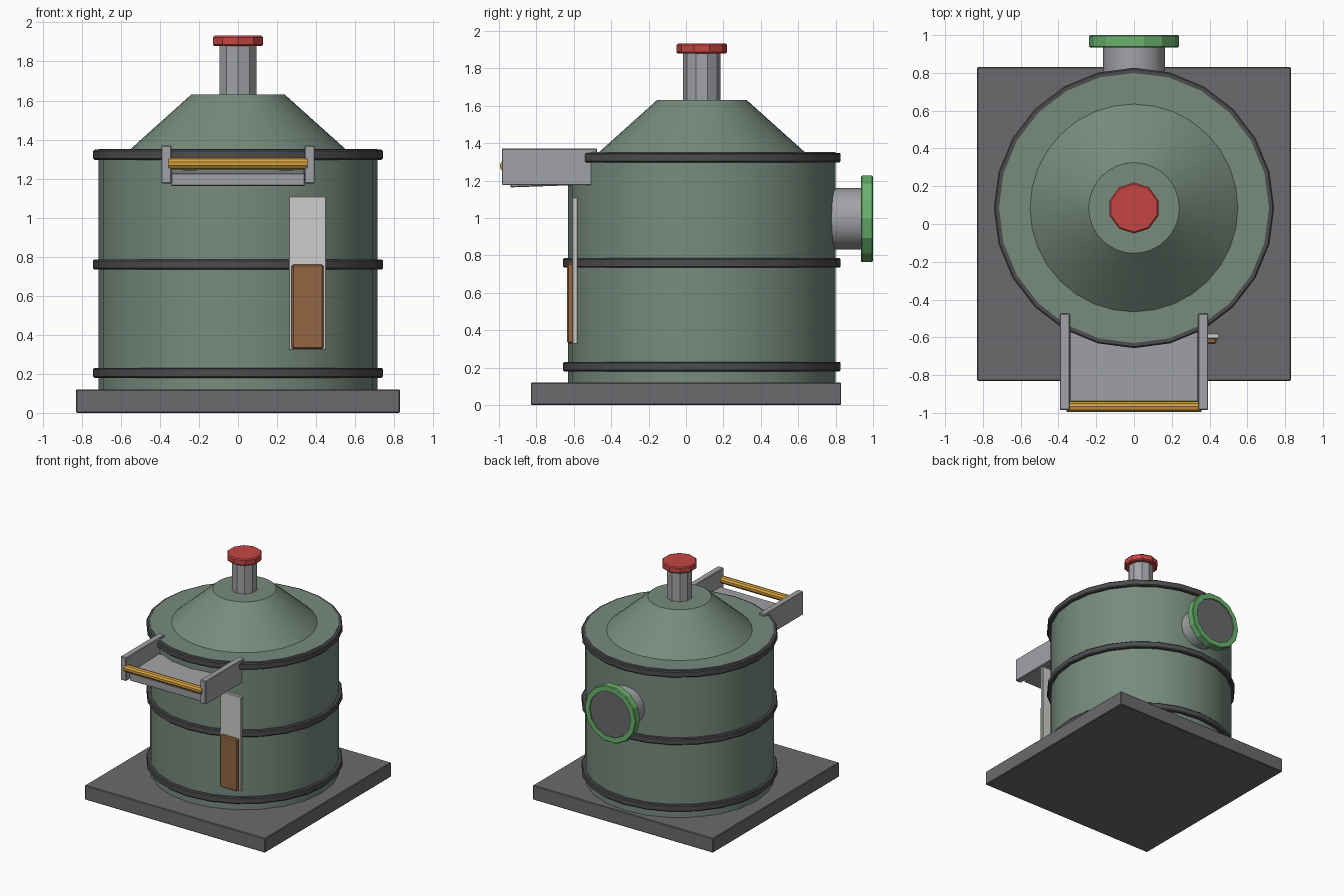
import bpy, math
from mathutils import Matrix, Vector

cube = bpy.data.objects.get("Cube")
if cube:
    bpy.data.objects.remove(cube, do_unlink=True)


def material(name, srgb):
    color = [pow(c / 255, 2.2) for c in srgb] + [1]
    m = bpy.data.materials.new(name)
    m.use_nodes = True
    m.diffuse_color = color
    m.node_tree.nodes["Principled BSDF"].inputs["Base Color"].default_value = color
    return m


tank_green = material("tank green", (118, 138, 125))
base_grey = material("base grey", (106, 105, 108))
band_grey = material("band dark grey", (78, 77, 80))
steel = material("steel grey", (160, 161, 165))
red = material("cap red", (196, 72, 68))
amber = material("amber", (212, 160, 64))
pale = material("pale panel", (204, 206, 202))
brown = material("brown", (146, 102, 70))
flange_green = material("flange green", (106, 176, 108))

TANK_Y = 0.085


def finish(name, mat, bevel):
    ob = bpy.context.object
    ob.name = name
    ob.data.materials.append(mat)
    if bevel:
        mod = ob.modifiers.new("soft edges", 'BEVEL')
        mod.width = bevel
        mod.segments = 1
        mod.limit_method = 'ANGLE'
        mod.angle_limit = math.radians(50)
    return ob


def box(name, low, high, mat, bevel=0.005):
    low, high = Vector(low), Vector(high)
    bpy.ops.mesh.primitive_cube_add(size=1, location=(low + high) / 2)
    bpy.context.object.data.transform(Matrix.Diagonal((high - low).to_4d()))
    return finish(name, mat, bevel)


def lathe(name, profile, sides, mat, axis='Z', center=(0, TANK_Y, 0), turn=0.0, closed=False, smooth=True):
    """Revolve (radius, height) points into a solid of the given side count."""
    verts, faces, n = [], [], len(profile)
    for i in range(sides):
        a = turn + math.tau * i / sides
        verts += [(r * math.cos(a), r * math.sin(a), h) for r, h in profile]
    for i in range(sides):
        j = (i + 1) % sides
        for k in range(n if closed else n - 1):
            l = (k + 1) % n
            faces.append((i * n + k, j * n + k, j * n + l, i * n + l))
    if not closed:
        faces.append([i * n for i in reversed(range(sides))])
        faces.append([i * n + n - 1 for i in range(sides)])
    mesh = bpy.data.meshes.new(name)
    mesh.from_pydata(verts, [], faces)
    if axis == 'Y':
        mesh.transform(Matrix.Rotation(-math.pi / 2, 4, 'X'))
    elif axis == 'X':
        mesh.transform(Matrix.Rotation(math.pi / 2, 4, 'Y'))
    ob = bpy.data.objects.new(name, mesh)
    ob.location = center
    mesh.materials.append(mat)
    bpy.context.collection.objects.link(ob)
    if smooth:
        bpy.ops.object.select_all(action='DESELECT')
        ob.select_set(True)
        bpy.context.view_layer.objects.active = ob
        bpy.ops.object.shade_smooth_by_angle(angle=math.radians(30))
    return ob


# Base slab and tank
box("base_slab", (-0.83, -0.83, 0), (0.83, 0.83, 0.12), base_grey)
lathe("tank_body", [(0.715, 0.11), (0.715, 1.352)], 24, tank_green)
lathe("tank_cone", [(0.55, 1.34), (0.55, 1.352), (0.24, 1.63)], 32, tank_green)

# Reinforcing bands
for name, z in (("lower", 0.205), ("middle", 0.76), ("upper", 1.322)):
    lathe(name + "_band",
          [(0.7, z - 0.026), (0.735, z - 0.026), (0.742, z - 0.019),
           (0.742, z + 0.019), (0.735, z + 0.026), (0.7, z + 0.026)],
          24, band_grey, closed=True)

# Chimney with cap
lathe("chimney", [(0.1, 1.6), (0.1, 1.89)], 10, steel, turn=math.pi / 2, smooth=False)
lathe("chimney_cap", [(0.127, 1.878), (0.135, 1.886), (0.135, 1.924), (0.127, 1.932)],
      10, red, turn=math.pi / 2, smooth=False)

# Feed tray on the front
for side, sx in (("left", 1), ("right", -1)):
    x0, x1 = sorted((sx * 0.34, sx * 0.393))
    box(side + "_tray_wall", (x0, -0.985, 1.175), (x1, -0.475, 1.37), steel)
floor = box("tray_floor", (-0.342, -0.94, 1.17), (0.342, -0.55, 1.235), steel)
floor.rotation_euler.x = math.radians(2)
lathe("tray_roller", [(0.03, -0.357), (0.03, 0.357)], 10, amber,
      axis='X', center=(0, -0.967, 1.277), smooth=False)

# Level gauge
box("gauge_panel", (0.26, -0.607, 0.325), (0.45, -0.58, 1.11), pale, 0.003)
box("gauge_fill", (0.275, -0.635, 0.328), (0.437, -0.6, 0.76), brown, 0.008)

# Rear outlet
OUTLET = (0, 0, 0.995)
lathe("outlet_pipe", [(0.164, 0.7), (0.164, 0.97)], 16, steel, axis='Y', center=OUTLET)
lathe("outlet_flange",
      [(0.19, 0.935), (0.231, 0.935), (0.237, 0.941), (0.237, 0.994), (0.231, 1.0), (0.19, 1.0)],
      14, flange_green, axis='Y', center=OUTLET, closed=True, smooth=False)
lathe("outlet_grille", [(0.192, 0.94), (0.192, 0.99)], 14, base_grey, axis='Y', center=OUTLET, smooth=False)
